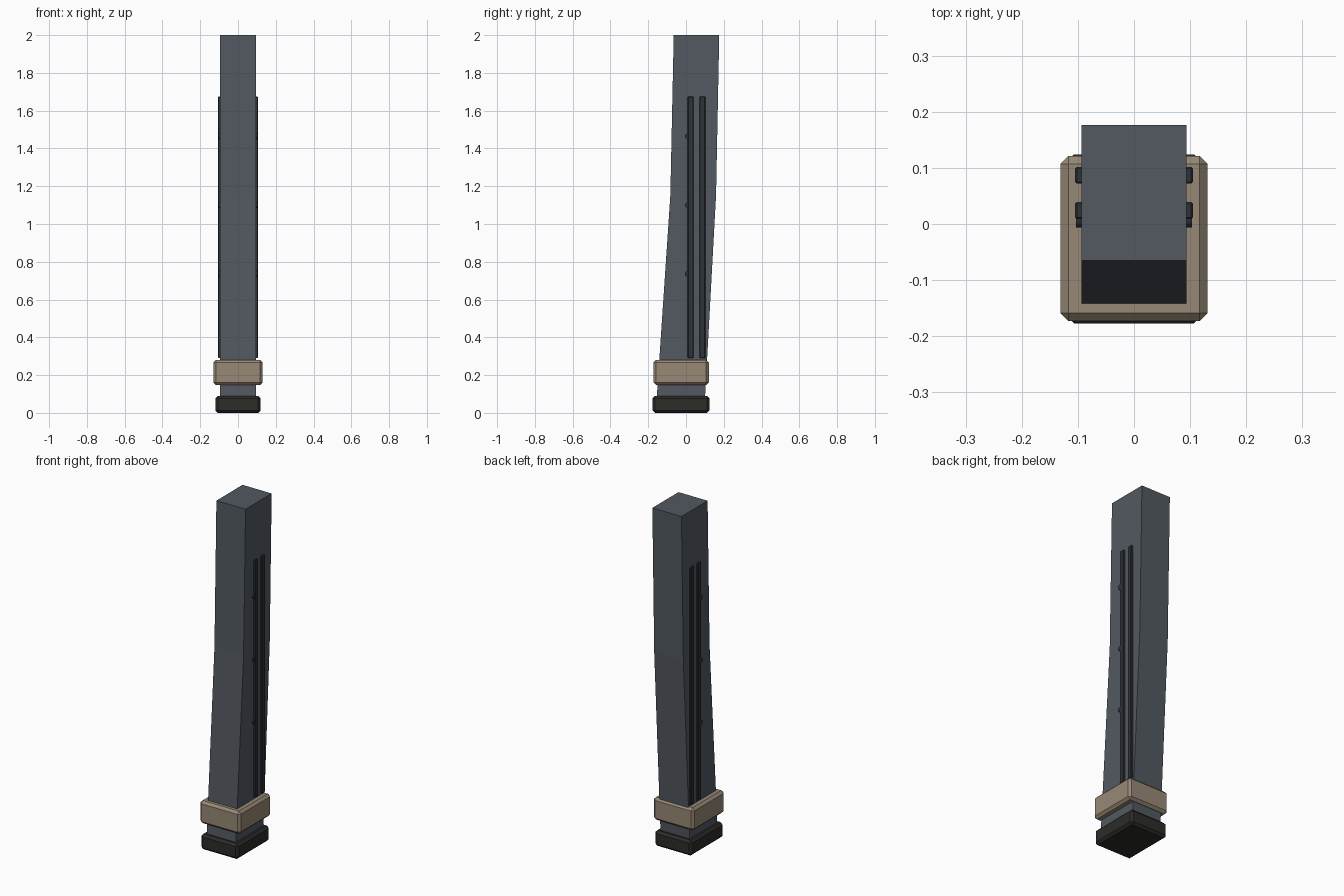
import bpy, bmesh
from mathutils import Matrix

if "Cube" in bpy.data.objects:
    bpy.data.objects.remove(bpy.data.objects["Cube"])


def material(name, rgb):
    m = bpy.data.materials.new(name)
    m.diffuse_color = (*rgb, 1)
    m.use_nodes = True
    m.node_tree.nodes["Principled BSDF"].inputs["Base Color"].default_value = m.diffuse_color
    return m


SLATE = material("slate", (0.085, 0.10, 0.12))
TAN = material("tan", (0.31, 0.25, 0.18))
BLACK = material("black", (0.025, 0.025, 0.022))
DARK = material("dark_slate", (0.028, 0.033, 0.04))


def finish(name, bm, mat):
    bmesh.ops.recalc_face_normals(bm, faces=bm.faces)
    me = bpy.data.meshes.new(name)
    bm.to_mesh(me)
    bm.free()
    me.materials.append(mat)
    ob = bpy.data.objects.new(name, me)
    bpy.context.collection.objects.link(ob)
    return ob


def box(name, x, y, z, bevel, mat):
    """Chamfered box from (min, max) ranges."""
    bm = bmesh.new()
    bmesh.ops.create_cube(bm, size=1)
    for v in bm.verts:
        for i, (lo, hi) in enumerate((x, y, z)):
            v.co[i] = lo if v.co[i] < 0 else hi
    bmesh.ops.bevel(bm, geom=bm.edges[:], offset=bevel, segments=1,
                    affect='EDGES', profile=0.5)
    return finish(name, bm, mat)


# Body: rectangular tube with a bend halfway up (z, front y, back y)
bm = bmesh.new()
rings = []
for z, y0, y1 in ((0.05, -0.157, 0.099), (1.15, -0.083, 0.159), (2.0, -0.065, 0.176)):
    rings.append([bm.verts.new((x, y, z)) for x, y in
                  ((-0.094, y0), (0.094, y0), (0.094, y1), (-0.094, y1))])
for a, b in zip(rings, rings[1:]):
    for i in range(4):
        j = (i + 1) % 4
        bm.faces.new((a[i], a[j], b[j], b[i]))
bm.faces.new(rings[0][::-1])
bm.faces.new(rings[-1])
finish("body", bm, SLATE)

# Collar and base plate
box("collar", (-0.131, 0.131), (-0.173, 0.121), (0.148, 0.28), 0.014, TAN)
box("base_plate", (-0.12, 0.12), (-0.177, 0.124), (0, 0.09), 0.013, BLACK)

# Side ribs and round studs, on both sides
for s, side in ((-1, "left"), (1, "right")):
    xs = sorted((s * 0.085, s * 0.105))
    for y, pos in ((0.024, "front"), (0.087, "back")):
        box(f"{side}_{pos}_rib", xs, (y - 0.015, y + 0.015), (0.29, 1.675), 0.003, DARK)
    for n, z in enumerate((0.735, 1.10, 1.465)):
        bm = bmesh.new()
        bmesh.ops.create_cone(bm, cap_ends=True, segments=12, radius1=0.014,
                              radius2=0.014, depth=0.015,
                              matrix=Matrix.Translation((s * 0.0955, 0.008, z))
                              @ Matrix.Rotation(1.5707963, 4, 'Y'))
        finish(f"{side}_stud_{n + 1}", bm, DARK)
